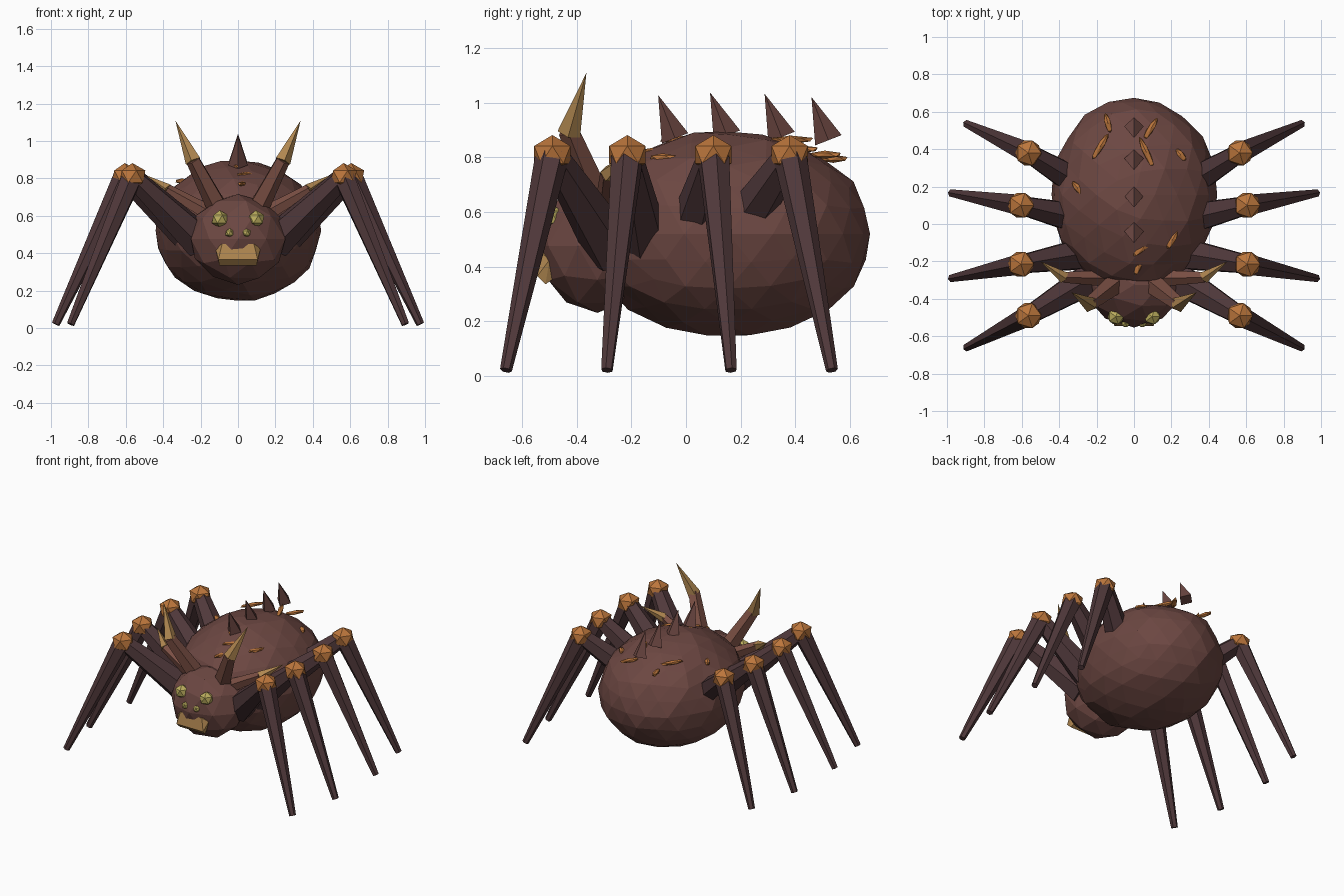
import bpy, bmesh, math, random
from mathutils import Vector, Matrix

if "Cube" in bpy.data.objects:
    bpy.data.objects.remove(bpy.data.objects["Cube"])

random.seed(4)


def mat(name, col):
    m = bpy.data.materials.new(name)
    m.diffuse_color = (*col, 1)
    m.use_nodes = True
    m.node_tree.nodes["Principled BSDF"].inputs["Base Color"].default_value = m.diffuse_color
    return m


BODY = mat("body_brown", (0.15, 0.063, 0.054))
LEG = mat("leg_dark", (0.080, 0.040, 0.043))
JOINT = mat("joint_orange", (0.50, 0.18, 0.045))
EYE = mat("eye_yellow", (0.50, 0.42, 0.11))
TAN = mat("tip_tan", (0.43, 0.24, 0.08))
HORN = mat("horn_brown", (0.20, 0.08, 0.058))


def finish(name, bm, material):
    bmesh.ops.recalc_face_normals(bm, faces=bm.faces)
    me = bpy.data.meshes.new(name)
    bm.to_mesh(me)
    bm.free()
    me.materials.append(material)
    ob = bpy.data.objects.new(name, me)
    bpy.context.collection.objects.link(ob)
    return ob


def ball(name, c, size, sub, material, noise=0.0, rot=None):
    bm = bmesh.new()
    bmesh.ops.create_icosphere(bm, subdivisions=sub, radius=1)
    for v in bm.verts:
        v.co *= 1 + random.uniform(-noise, noise)
    m = Matrix.Translation(c) @ (rot or Matrix()) @ Matrix.Diagonal((*size, 1))
    bmesh.ops.transform(bm, matrix=m, verts=bm.verts)
    return finish(name, bm, material)


def rod(name, a, b, r1, r2, sides, material, spin=0.0):
    """Tapered prism from a to b."""
    a, b = Vector(a), Vector(b)
    d = b - a
    m = (Matrix.Translation((a + b) / 2) @ d.to_track_quat('Z', 'Y').to_matrix().to_4x4()
         @ Matrix.Rotation(spin, 4, 'Z'))
    bm = bmesh.new()
    bmesh.ops.create_cone(bm, cap_ends=True, segments=sides, radius1=r1, radius2=r2,
                          depth=d.length, matrix=m)
    bmesh.ops.remove_doubles(bm, verts=bm.verts, dist=1e-5)
    return finish(name, bm, material)


# body and head
ball("abdomen", (0, 0.155, 0.52), (0.445, 0.525, 0.378), 3, BODY, 0.02)
ball("head", (0, -0.325, 0.475), (0.262, 0.225, 0.24), 2, BODY, 0.02)

# jaw
bm = bmesh.new()
for s in (-1, 1):
    for x, y, z in [(0.085, -0.53, 0.45), (0.12, -0.50, 0.425), (0.10, -0.515, 0.335),
                    (0.105, -0.545, 0.365), (0.10, -0.45, 0.44), (0.09, -0.45, 0.38)]:
        bm.verts.new((s * x, y, z))
bmesh.ops.convex_hull(bm, input=bm.verts)
finish("jaw", bm, TAN)

# hip, knee and foot of each leg pair
legs = [((0.20, -0.27, 0.46), (0.565, -0.49, 0.81), (0.895, -0.66, 0.02)),
        ((0.22, -0.15, 0.46), (0.605, -0.215, 0.81), (0.975, -0.29, 0.02)),
        ((0.22, 0.01, 0.48), (0.605, 0.10, 0.81), (0.975, 0.165, 0.02)),
        ((0.20, 0.16, 0.48), (0.565, 0.38, 0.81), (0.895, 0.535, 0.02))]

for s, side in ((-1, "left"), (1, "right")):
    def mx(p):
        return (s * p[0], p[1], p[2])

    for i, (hip, knee, foot) in enumerate(legs, 1):
        rod(f"upper_leg_{side}_{i}", mx(hip), mx(knee), 0.10, 0.055, 6, LEG)
        rod(f"lower_leg_{side}_{i}", mx(knee), mx(foot), 0.062, 0.022, 6, LEG)
        ball(f"knee_{side}_{i}", mx(knee), (0.078, 0.078, 0.072), 1, JOINT)

    # eyes
    ball(f"large_eye_{side}", mx((0.097, -0.495, 0.582)), (0.048,) * 3, 1, EYE)
    ball(f"small_eye_{side}", mx((0.045, -0.53, 0.508)), (0.025,) * 3, 1, EYE)

    # tall horns and low side horns, each with a tan tip
    rod(f"horn_{side}", mx((0.10, -0.32, 0.63)), mx((0.24, -0.43, 0.90)), 0.06, 0.04, 5, HORN)
    rod(f"horn_tip_{side}", mx((0.237, -0.428, 0.89)), mx((0.335, -0.365, 1.11)), 0.045, 0, 5, TAN)
    rod(f"side_horn_{side}", mx((0.17, -0.29, 0.62)), mx((0.38, -0.285, 0.74)), 0.045, 0.03, 5, HORN)
    rod(f"side_horn_tip_{side}", mx((0.375, -0.285, 0.737)), mx((0.50, -0.20, 0.82)), 0.034, 0, 5, TAN)

# spine spikes, leaning forward
for i, (y, z) in enumerate([(-0.04, 0.87), (0.15, 0.88), (0.35, 0.875), (0.522, 0.863)]):
    rod(f"back_spike_{i + 1}", (0, y, z), (0, y - 0.062, z + 0.158), 0.052, 0, 4, BODY)

# orange slivers on the back: x, y, z, length, heading in degrees
slivers = [(-0.14, 0.54, 0.795, 0.12, 105), (0.09, 0.51, 0.81, 0.15, 58),
           (-0.18, 0.415, 0.83, 0.18, 58), (0.065, 0.385, 0.865, 0.20, 115),
           (0.25, 0.37, 0.785, 0.09, 130), (-0.30, 0.19, 0.785, 0.11, 130),
           (0.205, -0.085, 0.80, 0.12, 60), (-0.015, -0.03, 0.865, 0.15, 100),
           (0.05, -0.125, 0.82, 0.16, 40), (0.025, -0.22, 0.77, 0.13, 70)]
for i, (x, y, z, length, deg) in enumerate(slivers):
    ball(f"back_sliver_{i + 1}", (x, y, z), (length / 2, 0.019, 0.015), 1, JOINT,
         rot=Matrix.Rotation(math.radians(deg), 4, 'Z'))
